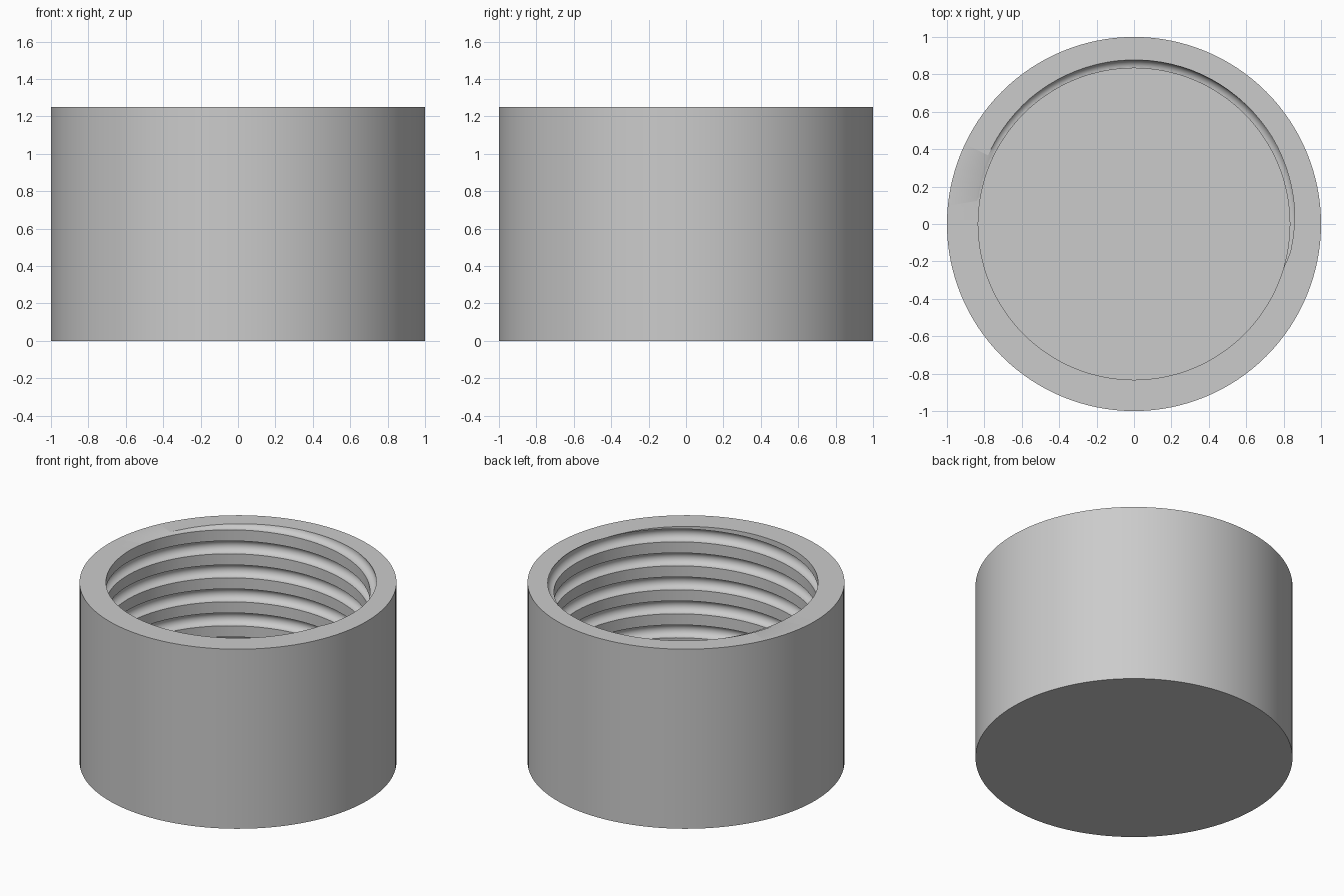
import bpy
import bmesh
from math import cos, sin, tau, radians
from mathutils import Vector

default = bpy.data.objects.get("Cube")
if default:
    bpy.data.objects.remove(default, do_unlink=True)

HEIGHT, BORE, FLOOR = 1.25, 0.833, 0.17
PITCH, GROOVE = 0.167, 0.045
SEGMENTS = 128

grey = bpy.data.materials.new("plain grey")
grey.use_nodes = True
colour = (0.6, 0.6, 0.6, 1)
grey.diffuse_color = colour
grey.node_tree.nodes["Principled BSDF"].inputs["Base Color"].default_value = colour


def add_object(name, bm):
    bmesh.ops.recalc_face_normals(bm, faces=bm.faces)
    mesh = bpy.data.meshes.new(name)
    bm.to_mesh(mesh)
    bm.free()
    mesh.materials.append(grey)
    obj = bpy.data.objects.new(name, mesh)
    bpy.context.collection.objects.link(obj)
    return obj


def skin(bm, rings):
    """Bridge successive closed rings and cap both ends."""
    n = len(rings[0])
    for a, b in zip(rings, rings[1:]):
        for i in range(n):
            j = (i + 1) % n
            bm.faces.new((a[i], a[j], b[j], b[i]))
    bm.faces.new(rings[0])
    bm.faces.new(rings[-1])


# Cup: outer wall, rim, bore and floor turned from one profile
bm = bmesh.new()
profile = [(1, 0), (1, HEIGHT), (BORE, HEIGHT), (BORE, FLOOR)]
skin(bm, [[bm.verts.new((r * cos(tau * i / SEGMENTS), r * sin(tau * i / SEGMENTS), z))
           for i in range(SEGMENTS)] for r, z in profile])
cap = add_object("threaded_cap", bm)

# Thread cutter: round section swept along a right-handed helix, out through the rim
bm = bmesh.new()
turns, steps, sides = 7, 96, 18
exit_angle = radians(80)
rings = []
for k in range(turns * steps + 1):
    turn = k / steps - (turns - 1)
    angle = exit_angle + tau * turn + 0.01
    ring = []
    for s in range(sides):
        t = tau * (s + 0.5) / sides
        r = BORE + GROOVE * cos(t)
        z = HEIGHT + PITCH * turn + GROOVE * sin(t)
        ring.append(bm.verts.new(Vector((r * cos(angle), r * sin(angle), z))))
    rings.append(ring)
skin(bm, rings)
cutter = add_object("thread_cutter", bm)
cutter.hide_render = True

# Cut the thread, then smooth the curved walls
bpy.ops.object.select_all(action="DESELECT")
cap.select_set(True)
bpy.context.view_layer.objects.active = cap
cut = cap.modifiers.new("thread", "BOOLEAN")
cut.operation = "DIFFERENCE"
cut.solver = "EXACT"
cut.object = cutter
bpy.ops.object.modifier_apply(modifier=cut.name)
bpy.data.objects.remove(cutter, do_unlink=True)
bpy.ops.object.shade_smooth_by_angle(angle=radians(35))
